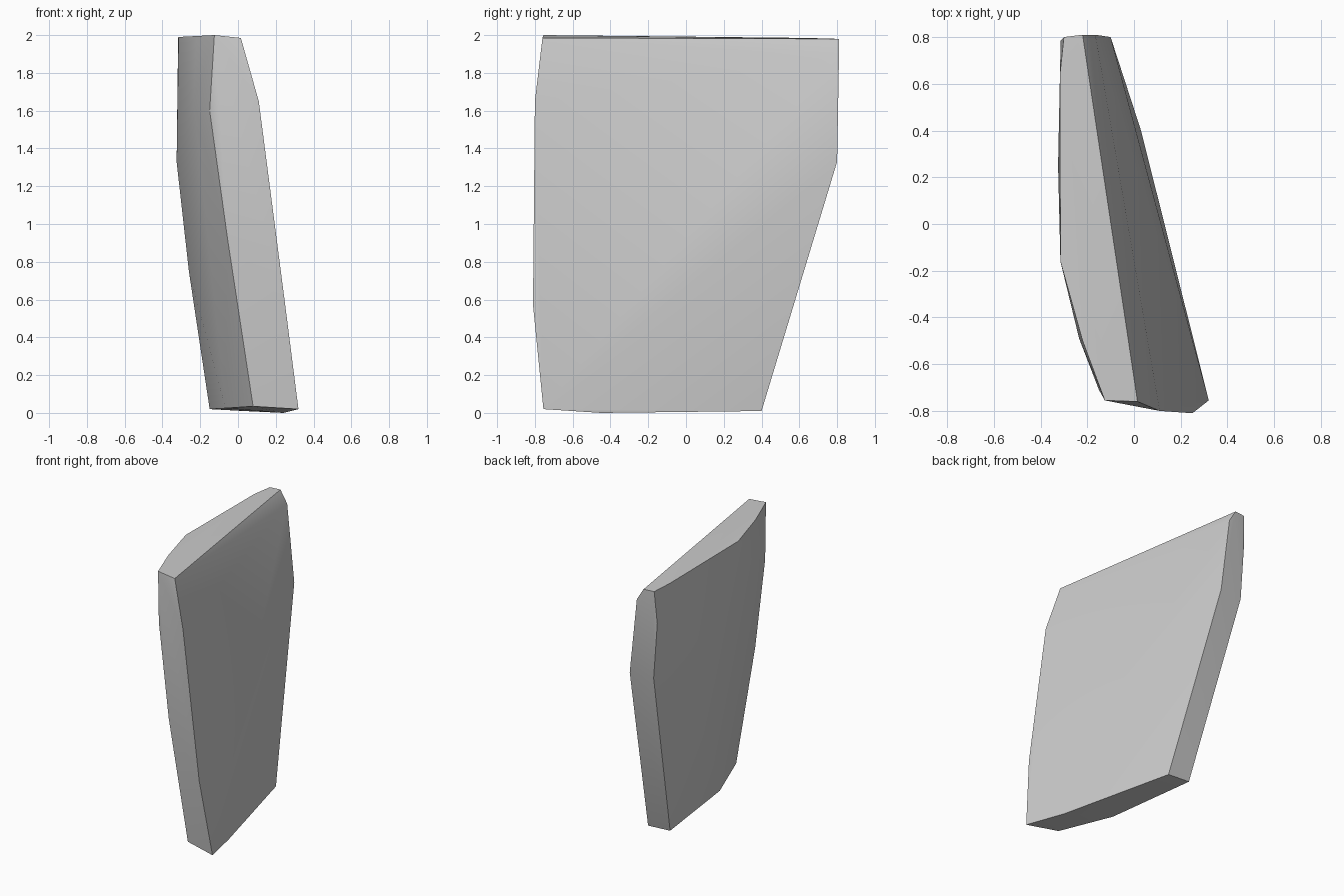
import bpy
import bmesh
import math

# Remove the default cube only
default_cube = bpy.data.objects.get("Cube")
if default_cube:
    bpy.data.objects.remove(default_cube, do_unlink=True)


def make_material(name, color):
    material = bpy.data.materials.new(name)
    material.use_nodes = True
    material.diffuse_color = color
    shader = next(n for n in material.node_tree.nodes if n.type == "BSDF_PRINCIPLED")
    shader.inputs["Base Color"].default_value = color
    shader.inputs["Roughness"].default_value = 0.8
    return material


# Broad left (+x) side: front and back borders from top to bottom, and the foot
left_front = [
    (0.015, -0.76, 1.985), (0.11, -0.8, 1.65), (0.25, -0.81, 0.57), (0.32, -0.755, 0.02)]
left_back = [
    (-0.22, 0.81, 1.98), (-0.165, 0.81, 1.89), (-0.1, 0.8, 1.33), (0.03, 0.4, 0.01)]
left_foot = [(0.24, -0.45, 0)]

# Broad right (-x) side: front, top, back and bottom borders
right_front = [(-0.125, -0.755, 2), (-0.055, -0.73, 0.92), (0.08, -0.7, 0.035)]
right_top = [(-0.22, -0.5, 1.995), (-0.315, -0.16, 1.99), (-0.317, 0.64, 1.985)]
right_back = [
    (-0.3, 0.8, 1.98), (-0.314, 0.784, 1.74), (-0.285, 0.785, 1.33), (-0.15, 0.4, 0.02)]
right_foot = [(-0.066, -0.3, 0.025)]

# Gentle bulge of the right side
right_bulge = [
    (-0.325, 0.25, 1.33), (-0.26, 0.2, 0.75), (-0.235, -0.49, 1.65), (-0.15, -0.71, 1.6)]

# The slab is the convex shell around its borders
bm = bmesh.new()
for part in (left_front, left_back, left_foot, right_front, right_top,
             right_back, right_foot, right_bulge):
    for point in part:
        bm.verts.new(point)
shell = bmesh.ops.convex_hull(bm, input=bm.verts[:])
inside = {v for v in shell["geom_interior"] + shell["geom_unused"]
          if isinstance(v, bmesh.types.BMVert)}
bmesh.ops.delete(bm, geom=list(inside), context="VERTS")
bmesh.ops.recalc_face_normals(bm, faces=bm.faces[:])

mesh = bpy.data.meshes.new("slab")
bm.to_mesh(mesh)
bm.free()
slab = bpy.data.objects.new("slab", mesh)
bpy.context.collection.objects.link(slab)
mesh.materials.append(make_material("light grey", (0.6, 0.6, 0.6, 1)))

# Soft broad sides with a crisp rim
bpy.ops.object.select_all(action="DESELECT")
slab.select_set(True)
bpy.context.view_layer.objects.active = slab
bpy.ops.object.shade_smooth_by_angle(angle=math.radians(30))
